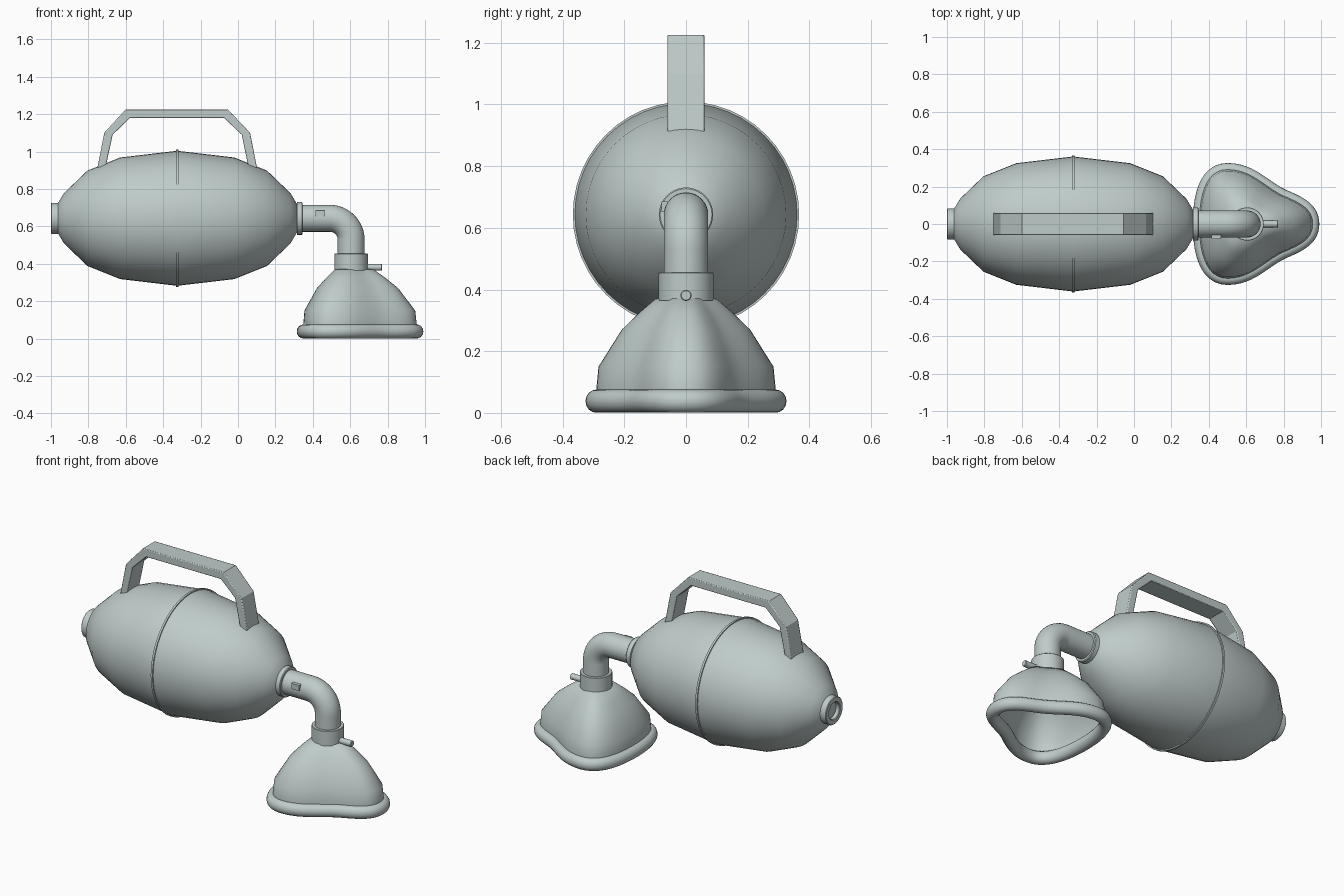
import bpy, bmesh, math
from mathutils import Matrix, Vector
from mathutils.geometry import interpolate_bezier

if "Cube" in bpy.data.objects:
    bpy.data.objects.remove(bpy.data.objects["Cube"])

AXIS_Z = 0.643      # height of the bag axis
BAG_X = -0.325      # middle of the bag
MASK_X = 0.605      # vertical axis of the mask

grey = bpy.data.materials.new("pale_grey_green")
grey.diffuse_color = (0.52, 0.60, 0.59, 1)
grey.use_nodes = True
grey.node_tree.nodes["Principled BSDF"].inputs["Base Color"].default_value = grey.diffuse_color


def finish(name, bm, angle=40):
    bmesh.ops.recalc_face_normals(bm, faces=bm.faces)
    mesh = bpy.data.meshes.new(name)
    bm.to_mesh(mesh)
    bm.free()
    mesh.materials.append(grey)
    ob = bpy.data.objects.new(name, mesh)
    bpy.context.collection.objects.link(ob)
    bpy.ops.object.select_all(action='DESELECT')
    ob.select_set(True)
    bpy.context.view_layer.objects.active = ob
    bpy.ops.object.shade_smooth_by_angle(angle=math.radians(angle))
    return ob


def skin(name, rings, wrap=False, angle=40):
    """Join closed rings of points with quads."""
    bm = bmesh.new()
    vs = [[bm.verts.new(p) for p in r] for r in rings]
    n = len(vs[0])
    for i in range(len(vs) if wrap else len(vs) - 1):
        a, b = vs[i], vs[(i + 1) % len(vs)]
        for j in range(n):
            k = (j + 1) % n
            bm.faces.new((a[j], a[k], b[k], b[j]))
    bmesh.ops.remove_doubles(bm, verts=bm.verts, dist=1e-5)
    return finish(name, bm, angle)


def lathe(name, profile, origin, along_x=True, seg=40, wrap=False, angle=40):
    """Spin (distance, radius) pairs round the x or z axis."""
    rings = []
    for d, r in profile:
        ring = []
        for j in range(seg):
            t = 2 * math.pi * j / seg
            c, s = r * math.cos(t), r * math.sin(t)
            ring.append(Vector(origin) + Vector((d, c, s) if along_x else (c, s, d)))
        rings.append(ring)
    return skin(name, rings, wrap, angle)


# squeeze bag, symmetric about its middle
half = [(0.655, 0.0), (0.65, 0.06), (0.605, 0.135), (0.48, 0.255), (0.305, 0.325), (0, 0.361)]
bag = half + [(-d, r) for d, r in reversed(half[:-1])]
lathe("squeeze_bag", bag, (BAG_X, 0, AXIS_Z), seg=48, angle=60)
lathe("bag_seam", [(-0.006, 0.34), (-0.006, 0.367), (0.006, 0.367), (0.006, 0.34)],
      (BAG_X, 0, AXIS_Z), seg=48, wrap=True)

# inlet collar with recessed opening, and outlet collar
lathe("inlet_collar", [(0.05, 0.083), (0.004, 0.083), (0, 0.079), (0, 0.054),
                       (0.004, 0.05), (0.025, 0.05), (0.025, 0)], (-1, 0, AXIS_Z))
lathe("outlet_collar", [(0, 0.06), (0, 0.088), (0.026, 0.088), (0.03, 0.084), (0.03, 0.05)],
      (0.315, 0, AXIS_Z), wrap=True)

# elbow pipe: straight, quarter bend, straight down
R, PIPE = 0.115, 0.072
bend = [(MASK_X - R + R * math.sin(t), AXIS_Z - R + R * math.cos(t), t)
        for t in [math.pi / 2 * i / 12 for i in range(13)]]
path = [(0.32, AXIS_Z, 0)] + bend + [(MASK_X, 0.40, math.pi / 2)]
rings = []
for x, z, t in path:
    ring = []
    for j in range(32):
        a = 2 * math.pi * j / 32
        s = PIPE * math.cos(a)
        ring.append((x + s * math.sin(t), PIPE * math.sin(a), z + s * math.cos(t)))
    rings.append(ring)
skin("elbow_pipe", rings)

# small catch on the pipe
bm = bmesh.new()
bmesh.ops.create_cube(bm, size=1, matrix=Matrix.Translation((0.44, -0.066, 0.668))
                      @ Matrix.Diagonal((0.052, 0.026, 0.034, 1)))
finish("pipe_catch", bm)

# mask neck and side port
lathe("mask_neck", [(0.365, 0.0), (0.365, 0.089), (0.453, 0.089), (0.455, 0.087), (0.455, 0.06)],
      (MASK_X, 0, 0), along_x=False)
lathe("mask_port", [(0.0, 0.018), (0.083, 0.018), (0.086, 0.015), (0.086, 0.0)],
      (0.685, 0, 0.381), seg=20)

# rounded triangular mask outline (half, mirrored in y), from bezier spans
spans = [((0.349, 0), (0.349, 0.13), (0.375, 0.291), (0.50, 0.291)),
         ((0.50, 0.291), (0.63, 0.291), (0.70, 0.195), (0.80, 0.150)),
         ((0.80, 0.150), (0.89, 0.112), (0.956, 0.08), (0.956, 0))]
side = []
for s in spans:
    side += interpolate_bezier(*[Vector((*p, 0)) for p in s], 13)[:-1]
side.append(Vector((0.956, 0, 0)))
outline = side + [Vector((p.x, -p.y, 0)) for p in reversed(side[1:-1])]
centre = Vector((MASK_X, 0, 0))

# mask dome: scaled copies of the outline
levels = [(0.04, 1.0), (0.075, 1.0), (0.15, 0.975), (0.27, 0.715), (0.325, 0.52), (0.37, 0.34),
          (0.375, 0.0)]
skin("mask_dome", [[centre + (p - centre) * k + Vector((0, 0, z)) for p in outline]
                   for z, k in levels], angle=60)

# soft rim: a tube swept along the outline
rings = []
n = len(outline)
for i, p in enumerate(outline):
    t = (outline[(i + 1) % n] - outline[i - 1]).normalized()
    out = Vector((-t.y, t.x, 0))
    rings.append([p + out * 0.035 * math.cos(a) + Vector((0, 0, 0.038 + 0.0375 * math.sin(a)))
                  for a in [2 * math.pi * j / 16 for j in range(16)]])
skin("mask_rim", rings, wrap=True, angle=60)

# carrying handle: flat band bent in straight runs
outer = [(-0.756, 0.89), (-0.715, 1.10), (-0.60, 1.226), (-0.055, 1.226), (0.065, 1.10), (0.106, 0.89)]
inner = [(-0.711, 0.90), (-0.67, 1.09), (-0.577, 1.18), (-0.075, 1.18), (0.02, 1.09), (0.061, 0.89)]
bm = bmesh.new()
rows = [[bm.verts.new(p) for p in ((xo, -0.06, zo), (xo, 0.06, zo), (xi, 0.06, zi), (xi, -0.06, zi))]
        for (xo, zo), (xi, zi) in zip(outer, inner)]
for a, b in zip(rows, rows[1:]):
    for j in range(4):
        k = (j + 1) % 4
        bm.faces.new((a[j], a[k], b[k], b[j]))
bm.faces.new(rows[0])
bm.faces.new(rows[-1])
handle = finish("carry_handle", bm, 25)
bevel = handle.modifiers.new("edge_bevel", 'BEVEL')
bevel.width = 0.005
bevel.segments = 2
bevel.angle_limit = math.radians(60)
